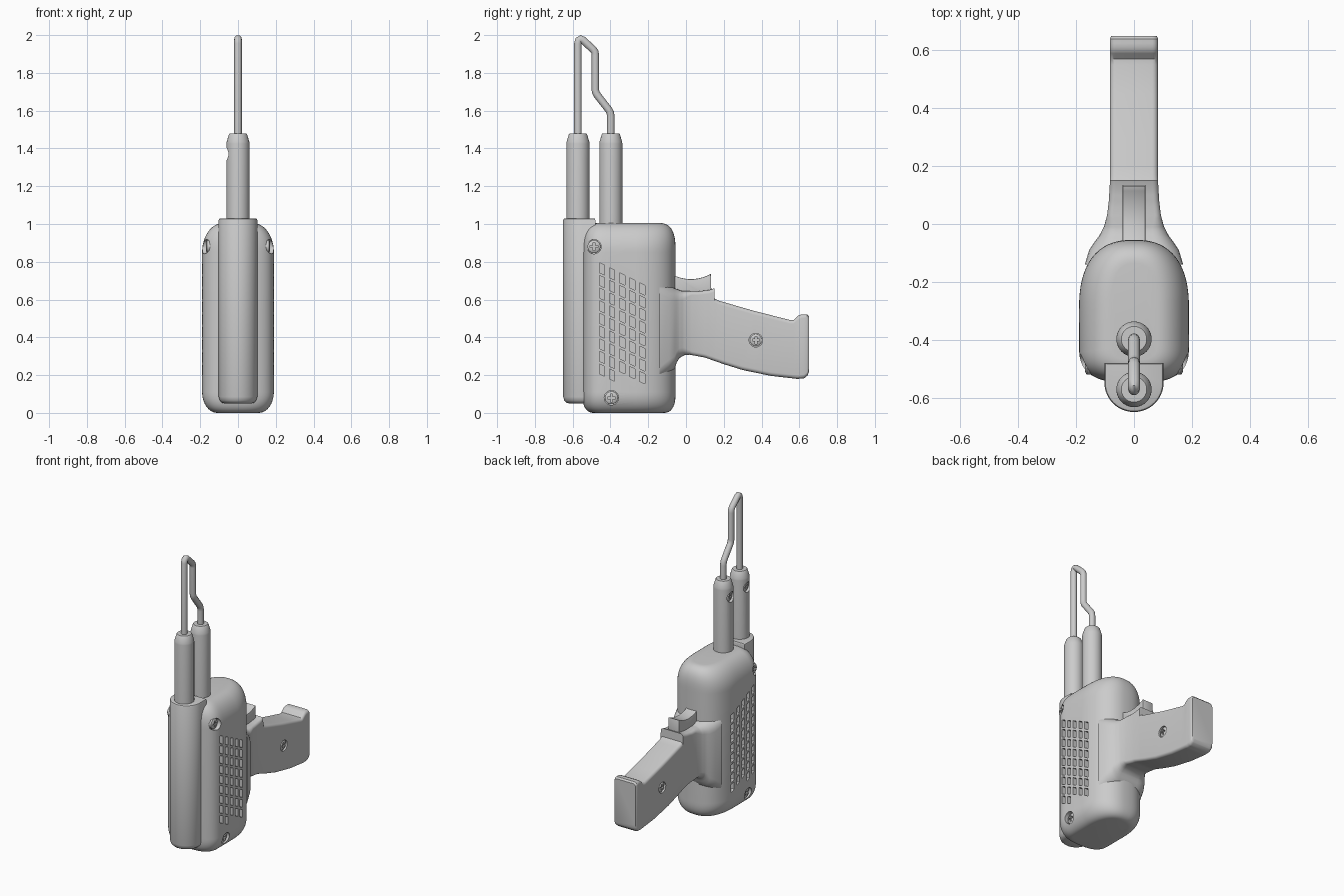
import bpy, bmesh, math
from math import sin, cos, pi

if "Cube" in bpy.data.objects:
    bpy.data.objects.remove(bpy.data.objects["Cube"])


def loft(name, rings):
    """Skin a list of closed rings and cap both ends."""
    bm = bmesh.new()
    rows = [[bm.verts.new(p) for p in r] for r in rings]
    n = len(rows[0])
    for a, b in zip(rows, rows[1:]):
        for i in range(n):
            j = (i + 1) % n
            bm.faces.new((a[i], a[j], b[j], b[i]))
    bm.faces.new(rows[0])
    bm.faces.new(rows[-1])
    bmesh.ops.recalc_face_normals(bm, faces=bm.faces)
    me = bpy.data.meshes.new(name)
    bm.to_mesh(me)
    bm.free()
    ob = bpy.data.objects.new(name, me)
    bpy.context.collection.objects.link(ob)
    return ob


def prism(name, yz, x0, x1):
    return loft(name, [[(x, y, z) for y, z in yz] for x in (x0, x1)])


def select(*obs):
    bpy.ops.object.select_all(action='DESELECT')
    for o in obs:
        o.select_set(True)
    bpy.context.view_layer.objects.active = obs[0]


def smooth(ob, deg=35):
    select(ob)
    bpy.ops.object.shade_smooth_by_angle(angle=math.radians(deg))


def cut(ob, cutters):
    select(*cutters)
    if len(cutters) > 1:
        bpy.ops.object.join()
    c = cutters[0]
    c.hide_render = True
    m = ob.modifiers.new("cut", 'BOOLEAN')
    m.operation, m.solver, m.object = 'DIFFERENCE', 'EXACT', c
    select(ob)
    bpy.ops.object.modifier_apply(modifier=m.name)
    bpy.data.objects.remove(c)


def bevel(ob, width, seg=3):
    m = ob.modifiers.new("bevel", 'BEVEL')
    m.width, m.segments, m.limit_method = width, seg, 'ANGLE'
    m.angle_limit = math.radians(40)
    select(ob)
    bpy.ops.object.modifier_apply(modifier=m.name)


def circle(y, z, r, n=28):
    return [(y + r * cos(2 * pi * i / n), z + r * sin(2 * pi * i / n)) for i in range(n)]


def interp(pts, t):
    for (a, u), (b, v) in zip(pts, pts[1:]):
        if t <= b:
            return u + (v - u) * (t - a) / (b - a)
    return pts[-1][1]


def screw(name, s, y, z, x0, x1, r):
    """Cross-head screw facing the s side."""
    head = loft(name, [[(s * x, a, b) for a, b in circle(y, z, q)]
                       for x, q in ((x0, r), (x1 - .007, r), (x1 - .002, r * .8), (x1, r * .5))])
    w, l = r * .16, r * .62
    cross = [(l, -w), (l, w), (w, w), (w, l), (-w, l), (-w, w),
             (-l, w), (-l, -w), (-w, -w), (-w, -l), (w, -l), (w, -w)]
    cut(head, [prism("cross", [(y + a, z + b) for a, b in cross], s * (x1 - .012), s * (x1 + .02))])
    smooth(head)


# Housing: superellipse sections with rounded top and bottom
def section(z, hx, inset):
    ring = []
    for i in range(72):
        c, s = cos(2 * pi * i / 72), sin(2 * pi * i / 72)
        yc, ly, n = (-.30, .245, 2.5) if s > 0 else (-.42, -.13, 2.8)
        ring.append((math.copysign(hx * abs(c) ** (2 / n), c),
                     yc + (ly - math.copysign(inset, ly)) * abs(s) ** (2 / n), z))
    return ring


layers = []
for i in range(11):
    f = pi / 2 * (1 - i / 10)
    layers.append(section(.11 * (1 - sin(f)), .19 - .08 * (1 - cos(f)), .06 * (1 - cos(f)) ** 1.3))
for i in range(13):
    f = pi / 2 * i / 12
    layers.append(section(.85 + .155 * sin(f), .19 - .11 * (1 - cos(f)), .08 * (1 - cos(f)) ** 1.4))
housing = loft("housing", layers)

# Vent cells and screw recesses on both sides
cutters = []
for s in (1, -1):
    for c in range(5):
        y0, y1 = -.459 + .0535 * c, -.431 + .0535 * c
        for r in range(9 if c < 2 else 8):
            t = .795 - .0268 * c - .067 * r
            cutters.append(prism("vent", [(y0, t), (y1, t - .013), (y1, t - .065), (y0, t - .052)],
                                 s * .162, s * .22))
    for y, z in ((-.487, .88), (-.395, .08)):
        cutters.append(prism("recess", circle(y, z, .038), s * .152, s * .25))
cut(housing, cutters)
smooth(housing)
for s in (1, -1):
    screw("upper_housing_screw", s, -.487, .88, .14, .170, .034)
    screw("lower_housing_screw", s, -.395, .08, .14, .174, .034)

# Front column: D-shaped section
d = [(.102, -.48)] + [(.102 * cos(pi * i / 24), -.55 - .1 * sin(pi * i / 24)) for i in range(25)] + [(-.102, -.48)]


def d_ring(z, k):
    return [(x * (1 - k / .1), -.53 + (y + .53) * (1 - k / .12), z) for x, y in d]


column = loft("front_column", [d_ring(.05, .03), d_ring(.054, .017), d_ring(.065, .006), d_ring(.085, 0),
                               d_ring(1.02, 0), d_ring(1.027, .003), d_ring(1.03, .009)])
smooth(column)

# Grip: rounded sections swept along y, flared into the housing
low = [(-.14, .17), (-.06, .235), (-.05, .265), (-.035, .29), (-.01, .305), (.02, .308), (.1, .293),
       (.2, .258), (.3, .227), (.45, .196), (.59, .18), (.625, .183), (.643, .197), (.65, .215)]
high = [(-.14, .70), (-.06, .66), (-.02, .645), (.06, .643), (.12, .65), (.15, .66), (.152, .605), (.17, .595),
        (.36, .54), (.55, .492), (.57, .492), (.595, .515), (.612, .522), (.64, .522), (.65, .512)]
half = [(-.14, .17), (-.09, .155), (-.06, .135), (-.04, .12), (-.01, .104), (.03, .093), (.08, .087),
        (.15, .083), (.64, .083), (.65, .079)]
rings = []
for y in sorted({p[0] for p in low + high + half}):
    h, a, b = interp(half, y), interp(low, y), interp(high, y)
    r = .02 + max(0, min(.05, (.03 - y) * .5))
    rings.append([(sx * (h - r) + r * cos(q + pi / 2 * k / 5), y,
                   (b - r if sz > 0 else a + r) + r * sin(q + pi / 2 * k / 5))
                  for sx, sz, q in ((1, 1, 0), (-1, 1, pi / 2), (-1, -1, pi), (1, -1, 1.5 * pi))
                  for k in range(6)])
grip = loft("grip", rings)
cut(grip, [prism("recess", circle(.37, .385, .036), s * .07, s * .15) for s in (1, -1)])
smooth(grip)
for s in (1, -1):
    screw("grip_screw", s, .37, .385, .06, .081, .031)

# Trigger with a concave finger face
top = [(-.08 + .212 * i / 12, .708 + .028 * ((i - 6) / 6) ** 2) for i in range(13)]
trigger = prism("trigger", [(-.08, .6)] + top + [(.135, .6)], -.04, .04)
bevel(trigger, .004, 2)
smooth(trigger)

# Tip holders with set screws on the left side
for name, y in (("front_tip_holder", -.572), ("rear_tip_holder", -.398)):
    tube = loft(name, [[(a, y + b, z) for a, b in circle(0, 0, r, 40)]
                       for z, r in ((.95, .061), (1.425, .061), (1.435, .06), (1.475, .048), (1.48, .044))])
    cut(tube, [prism("hole", circle(y, 1.37, .034), -.042, -.12)])
    smooth(tube, 30)
    screw(name + "_screw", -1, y, 1.37, .03, .05, .029)

# Bent wire tip
path = [(-.572, 1.44), (-.572, 1.955), (-.568, 1.973), (-.558, 1.98), (-.545, 1.973), (-.493, 1.925),
        (-.483, 1.912), (-.48, 1.895), (-.48, 1.71), (-.477, 1.695), (-.468, 1.68), (-.41, 1.606),
        (-.401, 1.59), (-.398, 1.57), (-.398, 1.44)]
cu = bpy.data.curves.new("wire_tip", 'CURVE')
cu.dimensions, cu.bevel_depth, cu.bevel_resolution, cu.use_fill_caps = '3D', .02, 4, True
sp = cu.splines.new('POLY')
sp.points.add(len(path) - 1)
for p, (y, z) in zip(sp.points, path):
    p.co = (0, y, z, 1)
wire = bpy.data.objects.new("wire_tip", cu)
bpy.context.collection.objects.link(wire)
select(wire)
bpy.ops.object.convert(target='MESH')
smooth(bpy.context.view_layer.objects.active, 50)
